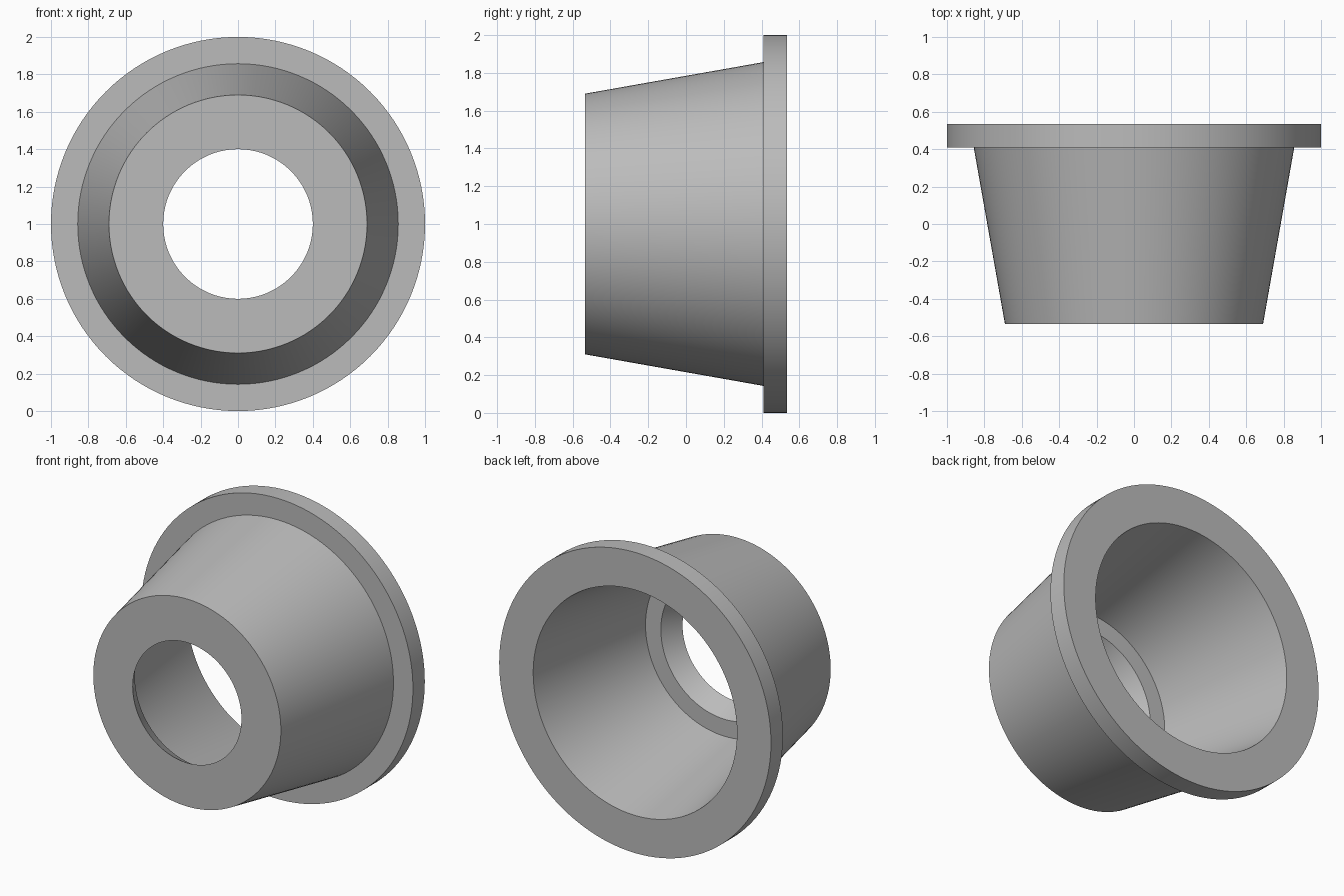
import bpy, bmesh, math
from mathutils import Vector

cube = bpy.data.objects.get("Cube")
if cube:
    bpy.data.objects.remove(cube, do_unlink=True)

# Single plain grey
grey = bpy.data.materials.new("plain_grey")
grey.use_nodes = True
colour = (0.5, 0.5, 0.5, 1.0)
grey.diffuse_color = colour
grey.node_tree.nodes["Principled BSDF"].inputs["Base Color"].default_value = colour

# Cross-section as (radius, y), a closed loop around the wall
FRONT, BACK, WALL = -0.535, 0.535, 0.125
profile = [
    (0.40, FRONT),           # bore at the nose
    (0.69, FRONT),           # nose edge
    (0.857, BACK - WALL),    # cone meets flange
    (1.0, BACK - WALL),      # flange rim, front
    (1.0, BACK),             # flange rim, back
    (0.75, BACK),            # mouth of the hollow
    (0.585, FRONT + WALL),   # floor of the hollow
    (0.472, FRONT + WALL),   # wide end of the tapered bore
]


def revolve(name, points, centre_z, steps=128):
    """Spin a closed (radius, y) loop about a y-direction axis."""
    bm = bmesh.new()
    verts = [bm.verts.new((r, y, centre_z)) for r, y in points]
    edges = [bm.edges.new((v, verts[(i + 1) % len(verts)])) for i, v in enumerate(verts)]
    bmesh.ops.spin(bm, geom=verts + edges, cent=Vector((0, 0, centre_z)),
                   axis=Vector((0, 1, 0)), angle=math.tau, steps=steps)
    bmesh.ops.remove_doubles(bm, verts=bm.verts[:], dist=1e-4)
    bmesh.ops.recalc_face_normals(bm, faces=bm.faces[:])
    mesh = bpy.data.meshes.new(name)
    bm.to_mesh(mesh)
    bm.free()
    obj = bpy.data.objects.new(name, mesh)
    bpy.context.collection.objects.link(obj)
    return obj


# Hollow tapered body with its flange
bushing = revolve("flanged_tapered_bushing", profile, 1.0)
bushing.data.materials.append(grey)

# Smooth walls, sharp rims
bpy.ops.object.select_all(action='DESELECT')
bushing.select_set(True)
bpy.context.view_layer.objects.active = bushing
bpy.ops.object.shade_smooth_by_angle(angle=math.radians(30))
